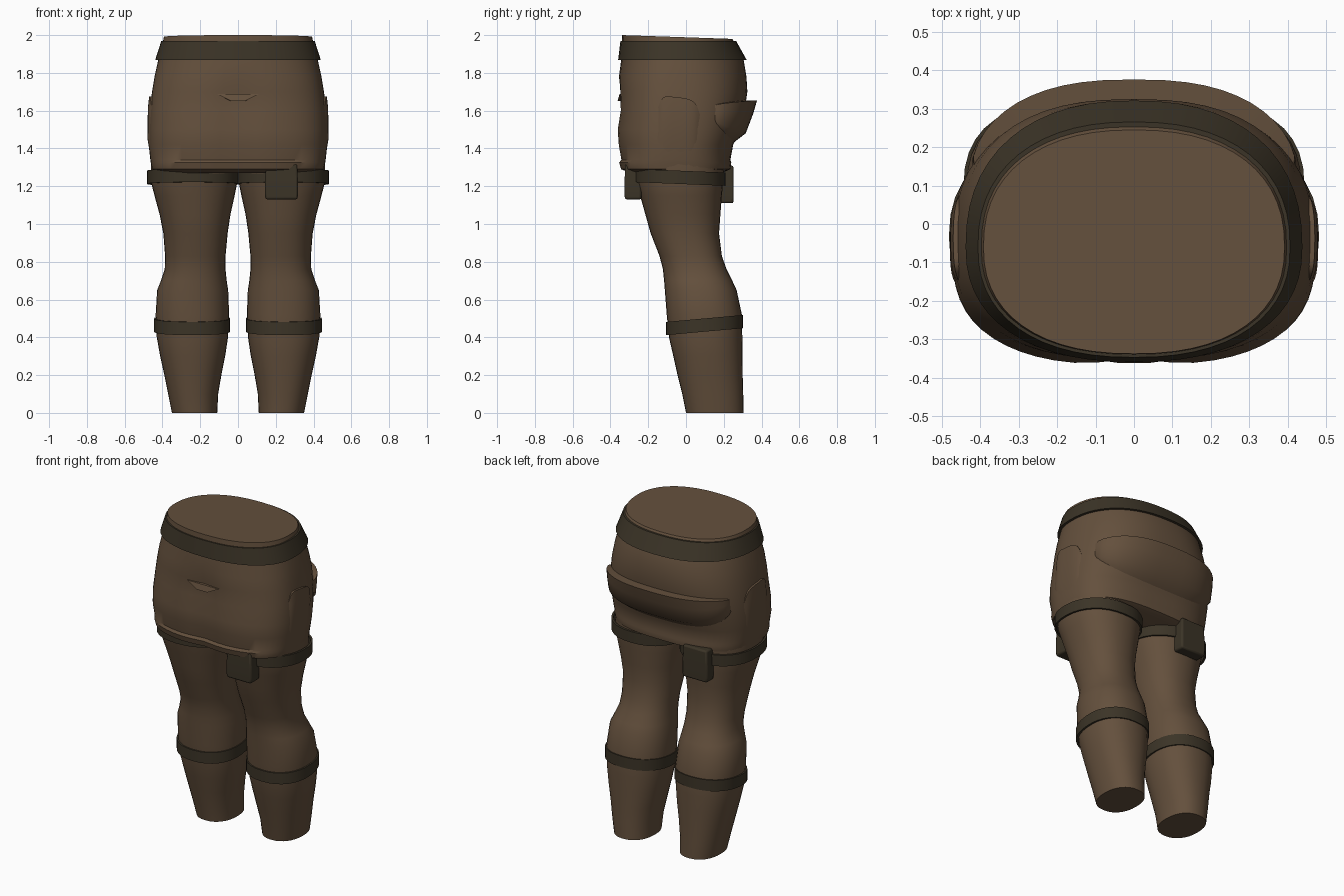
import bpy, bmesh, math
from mathutils import Vector

if "Cube" in bpy.data.objects:
    bpy.data.objects.remove(bpy.data.objects["Cube"])


def material(name, rgb):
    m = bpy.data.materials.new(name)
    m.diffuse_color = (*rgb, 1)
    m.use_nodes = True
    m.node_tree.nodes["Principled BSDF"].inputs["Base Color"].default_value = m.diffuse_color
    return m


BROWN = material("brown cloth", (0.127, 0.08, 0.046))
DARK = material("dark leather", (0.044, 0.034, 0.02))


def build(name, rings, mat, loop=True, caps=True, wrap=False, angle=40):
    """Skin a list of point rings into one object."""
    bm = bmesh.new()
    vs = [[bm.verts.new(p) for p in r] for r in rings]
    n = len(rings[0])
    for i in range(len(vs) if wrap else len(vs) - 1):
        a, b = vs[i], vs[(i + 1) % len(vs)]
        for j in range(n if loop else n - 1):
            k = (j + 1) % n
            bm.faces.new((a[j], a[k], b[k], b[j]))
    if caps and not wrap:
        bm.faces.new(vs[0][::-1])
        bm.faces.new(vs[-1])
    bmesh.ops.remove_doubles(bm, verts=bm.verts, dist=1e-5)
    bmesh.ops.recalc_face_normals(bm, faces=bm.faces)
    me = bpy.data.meshes.new(name)
    bm.to_mesh(me)
    bm.free()
    ob = bpy.data.objects.new(name, me)
    bpy.context.collection.objects.link(ob)
    me.materials.append(mat)
    bpy.context.view_layer.objects.active = ob
    ob.select_set(True)
    bpy.ops.object.shade_smooth_by_angle(angle=math.radians(angle))
    ob.select_set(False)
    return ob


def oval(t, x0, x1, y0, ym, y1, n):
    """Point on a rounded outline whose widest place is at ym."""
    c, s = math.cos(t), math.sin(t)
    x = (x0 + x1) / 2 + (x1 - x0) / 2 * math.copysign(abs(c) ** (2 / n), c)
    y = ym + ((y1 - ym) if s > 0 else (ym - y0)) * math.copysign(abs(s) ** (2 / n), s)
    return x, y


def turn(count):
    return [2 * math.pi * i / count for i in range(count)]


# Hips: height, half width, front, back, squareness
HIPS = [(1.27, 0.43, -0.30, 0.19, 2.6), (1.29, 0.455, -0.35, 0.235, 2.8),
        (1.325, 0.462, -0.36, 0.24, 2.8), (1.34, 0.464, -0.348, 0.235, 2.8),
        (1.42, 0.473, -0.362, 0.25, 2.8), (1.5, 0.473, -0.368, 0.285, 2.7),
        (1.6, 0.468, -0.352, 0.31, 2.6), (1.7, 0.455, -0.355, 0.325, 2.5),
        (1.78, 0.442, -0.355, 0.32, 2.4), (1.87, 0.422, -0.343, 0.305, 2.3),
        (1.95, 0.402, -0.34, 0.265, 2.3), (2.0, 0.392, -0.338, 0.245, 2.3)]


def hip_point(t, z, off=0.0):
    i = max(k for k in range(len(HIPS) - 1) if HIPS[k][0] <= z)
    a, b = HIPS[i], HIPS[i + 1]
    f = (z - a[0]) / (b[0] - a[0])
    w, y0, y1, n = (a[k] + (b[k] - a[k]) * f for k in range(1, 5))
    x, y = oval(t, -w - off, w + off, y0 - off, -0.06, y1 + off, n)
    if y < -0.2 and z < 1.75:           # shallow dip down the front centre
        y += 0.018 * math.exp(-(x / 0.09) ** 2)
    if z > 1.97:                        # top leans down towards the back
        z -= 0.02 * (y - y0) / (y1 - y0)
    return Vector((x, y, z))


build("hips", [[hip_point(t, h[0]) for t in turn(56)] for h in HIPS], BROWN)

# Waist belt, flared at its lower edge
build("belt", [[hip_point(t, z, o) for t in turn(56)] for z, o in
               ((1.868, 0.016), (1.968, 0.008), (1.968, -0.01), (1.868, -0.01))],
      DARK, wrap=True)

# Sagging fold across the back
fold = []
for i in range(25):
    u = -1 + i / 12
    e = max(0, 1 - u * u) ** 0.6
    t = math.pi / 2 - u * 1.1
    top = 1.655 - 0.03 * (1 - e)
    low = 1.57 - 0.15 * e
    fold.append([hip_point(t, top, -0.04),
                 hip_point(t, top, -0.01 + 0.068 * e),
                 hip_point(t, top - 0.06 * e - 0.01, -0.01 + 0.06 * e),
                 hip_point(t, low + 0.06 * e, -0.01 + 0.05 * e),
                 hip_point(t, low, -0.012)])
build("back_fold", fold, BROWN)

# Side pockets: bulging patches with a wavy upper rim
for side, label in ((0, "right"), (1, "left")):
    rows = []
    for i in range(13):
        v = -1 + i / 6
        e = max(0, 1 - v ** 4)
        t = 0.03 + v * 0.24
        if side:
            t = math.pi - t
        top = 1.6 + 0.07 * e - 0.02 * v
        rows.append([hip_point(t, top, -0.02), hip_point(t, top, 0.012 * e),
                     hip_point(t, top - 0.06, 0.013 * e - 0.002),
                     hip_point(t, 1.45, 0.008 * e - 0.002),
                     hip_point(t, 1.33, -0.003)])
    build(label + "_pocket", rows, BROWN, loop=False, caps=False)

# Small crease on the front
build("front_crease", [[(x, -0.33, 1.69), (x, -0.352, 1.688),
                        (x * 0.35, -0.362, 1.652), (x * 0.35, -0.33, 1.65)]
                       for x in (-0.11, 0.11)], BROWN, angle=20)

# Legs: height, inner x, outer x, front y, back y
LEG = [(0, 0.11, 0.35, 0.0, 0.305), (0.1, 0.105, 0.37, -0.02, 0.303),
       (0.2, 0.088, 0.39, -0.045, 0.3), (0.3, 0.068, 0.412, -0.067, 0.3),
       (0.4, 0.053, 0.43, -0.09, 0.298), (0.52, 0.047, 0.436, -0.102, 0.296),
       (0.65, 0.052, 0.428, -0.112, 0.268), (0.7, 0.06, 0.408, -0.116, 0.245),
       (0.76, 0.066, 0.388, -0.122, 0.215), (0.83, 0.066, 0.386, -0.14, 0.19),
       (0.95, 0.055, 0.395, -0.187, 0.175), (1.05, 0.04, 0.415, -0.215, 0.182),
       (1.15, 0.018, 0.442, -0.243, 0.19), (1.22, 0.004, 0.46, -0.262, 0.196),
       (1.34, -0.005, 0.46, -0.29, 0.2)]


def tube_ring(s, z, x0, x1, y0, y1, tilt=0.0, n=2.25):
    ym = (y0 + y1) / 2
    pts = [oval(t, x0, x1, y0, ym, y1, n) for t in turn(32)]
    return [(s * x, y, z + tilt * (y - ym)) for x, y in pts]


def strap(name, s, z0, z1, box, tilt, thick=0.012):
    x0, x1, y0, y1 = box
    inner = (x0 + thick, x1 - thick, y0 + thick, y1 - thick)
    build(name, [tube_ring(s, z0, *box, tilt), tube_ring(s, z1, *box, tilt),
                 tube_ring(s, z1, *inner, tilt), tube_ring(s, z0, *inner, tilt)],
          DARK, wrap=True)


for s, label in ((1, "right"), (-1, "left")):
    build(label + "_leg", [tube_ring(s, *r) for r in LEG], BROWN)
    strap(label + "_calf_strap", s, 0.43, 0.5, (0.042, 0.444, -0.106, 0.303), 0.09)
    strap(label + "_thigh_strap", s, 1.212, 1.282, (-0.004, 0.482, -0.275, 0.21), -0.04)


# Pouches hanging on the thigh straps, tapered with rounded edges
def pouch(name, x, y, z0, z1, w, d):
    rows = []
    for z, k in ((z0, 0.97), (z0 + 0.03, 1.0), ((z0 + z1) / 2, 1.0), (z1, 0.94)):
        rows.append([(x + a * w * k / 2, y + b * d * k / 2, z)
                     for a, b in ((-1, -1), (1, -1), (1, 1), (-1, 1))])
    ob = build(name, rows, DARK)
    bev = ob.modifiers.new("soft edges", "BEVEL")
    bev.width = 0.01
    bev.segments = 2


pouch("front_pouch", 0.23, -0.28, 1.13, 1.32, 0.175, 0.09)
pouch("back_pouch", -0.235, 0.215, 1.11, 1.31, 0.175, 0.075)
